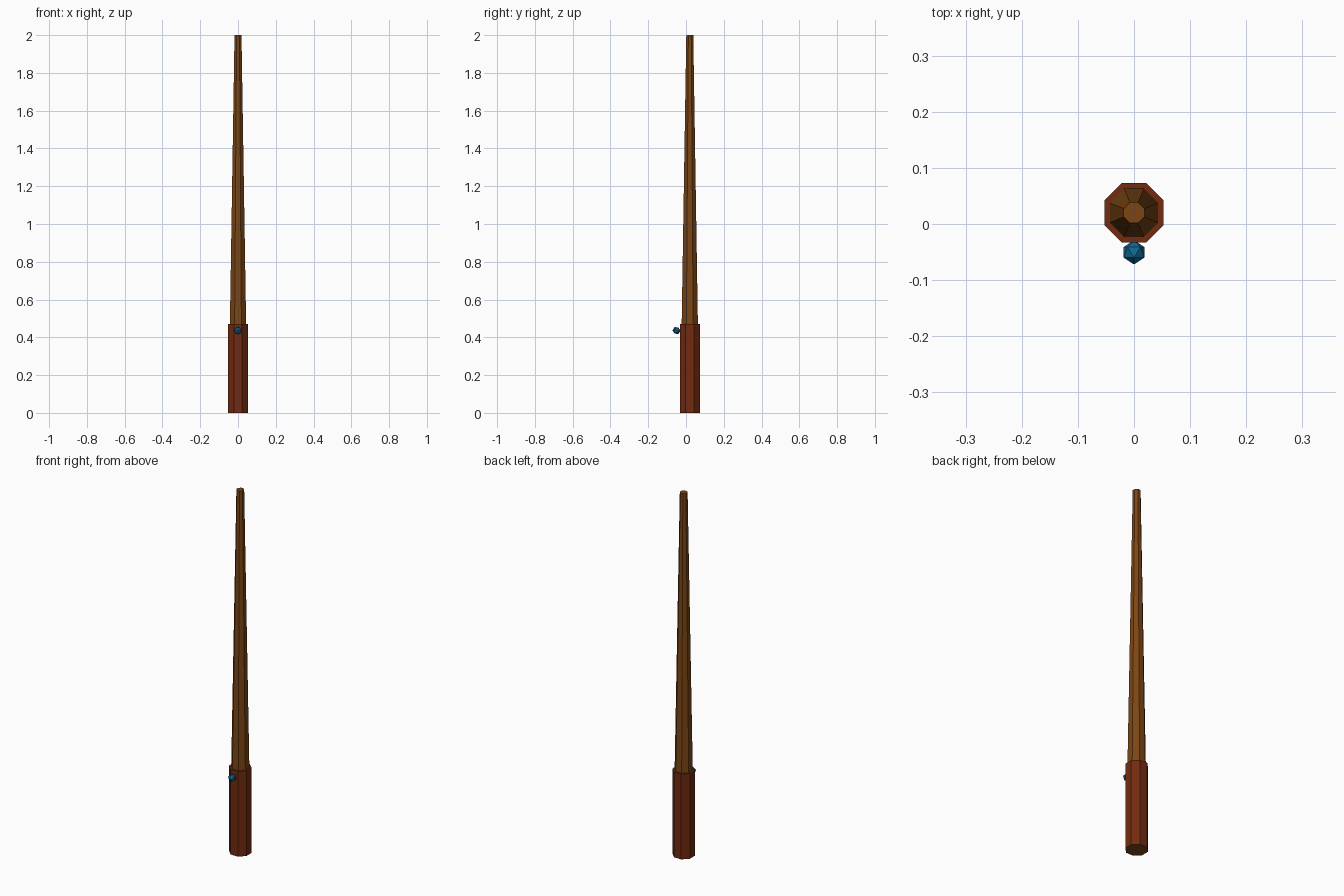
import bpy, bmesh, math
from mathutils import Matrix

if "Cube" in bpy.data.objects:
    bpy.data.objects.remove(bpy.data.objects["Cube"])

AXIS_Y = 0.02                              # rod axis sits slightly behind centre
APOTHEM = 1 / math.cos(math.pi / 8)        # flat radius -> corner radius


def material(name, rgb):
    m = bpy.data.materials.new(name)
    m.diffuse_color = (*rgb, 1)
    m.use_nodes = True
    m.node_tree.nodes["Principled BSDF"].inputs["Base Color"].default_value = m.diffuse_color
    return m


def finish(name, bm, mat):
    bmesh.ops.recalc_face_normals(bm, faces=bm.faces)
    me = bpy.data.meshes.new(name)
    bm.to_mesh(me)
    bm.free()
    me.materials.append(mat)
    ob = bpy.data.objects.new(name, me)
    bpy.context.collection.objects.link(ob)
    return ob


def ring(bm, radius, z):
    """Octagon with flat sides facing the axes."""
    r = radius * APOTHEM
    angles = [math.pi / 8 + i * math.pi / 4 for i in range(8)]
    return [bm.verts.new((r * math.cos(a), AXIS_Y + r * math.sin(a), z)) for a in angles]


def bridge(bm, a, b):
    for i in range(8):
        j = (i + 1) % 8
        bm.faces.new((a[i], a[j], b[j], b[i]))


wood = material("shaft brown", (0.20, 0.06, 0.007))
grip = material("grip red brown", (0.17, 0.024, 0.005))
blue = material("gem blue", (0.005, 0.14, 0.31))

# Tapered shaft running the full length
bm = bmesh.new()
low, high = ring(bm, 0.0505, 0), ring(bm, 0.0185, 2)
bridge(bm, low, high)
bm.faces.new(low)
bm.faces.new(high)
finish("shaft", bm, wood)

# Grip: sleeve around the lower shaft, with top and bottom rims
bm = bmesh.new()
rings = [ring(bm, 0.0505, 0), ring(bm, 0.053, 0), ring(bm, 0.053, 0.47), ring(bm, 0.043, 0.47)]
for a, b in zip(rings, rings[1:]):
    bridge(bm, a, b)
finish("grip", bm, grip)

# Gem: icosahedron with a point facing forward, set in the grip
bm = bmesh.new()
bmesh.ops.create_icosphere(bm, subdivisions=1, radius=0.0215)
turn = Matrix.Rotation(math.pi / 2, 4, 'X') @ Matrix.Rotation(math.pi / 2, 4, 'Z')
bm.transform(Matrix.Translation((0, -0.0505, 0.436)) @ turn)
finish("gem", bm, blue)
